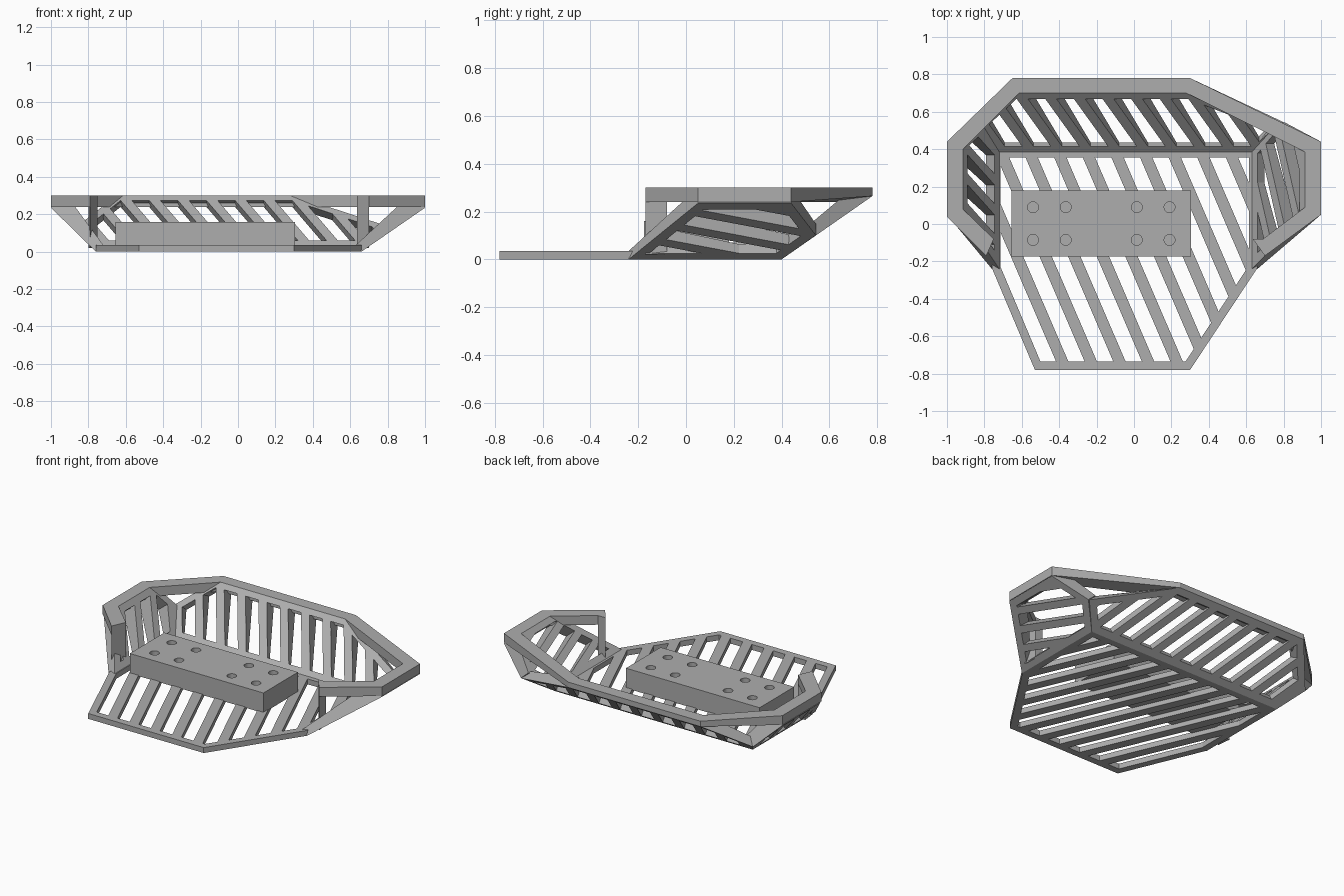
import bpy, bmesh, math
from mathutils import Vector

if "Cube" in bpy.data.objects:
    bpy.data.objects.remove(bpy.data.objects["Cube"])

grey = bpy.data.materials.new("plain grey")
grey.use_nodes = True
colour = (0.42, 0.42, 0.42, 1)
grey.diffuse_color = colour
grey.node_tree.nodes["Principled BSDF"].inputs["Base Color"].default_value = colour


def finish(name, bm):
    bmesh.ops.recalc_face_normals(bm, faces=bm.faces)
    mesh = bpy.data.meshes.new(name)
    bm.to_mesh(mesh)
    bm.free()
    mesh.materials.append(grey)
    ob = bpy.data.objects.new(name, mesh)
    bpy.context.collection.objects.link(ob)
    return ob


def prism(bm, low, high):
    a, b = [[bm.verts.new(p) for p in loop] for loop in (low, high)]
    bm.faces.new(a[::-1])
    bm.faces.new(b)
    for i in range(len(a)):
        j = (i + 1) % len(a)
        bm.faces.new((a[i], a[j], b[j], b[i]))


def band(bm, loops, closed=True):
    # square tube whose four edges follow the loops in order
    rows = [[bm.verts.new(p) for p in loop] for loop in loops]
    n = len(rows[0])
    for i in range(n if closed else n - 1):
        j = (i + 1) % n
        for k in range(4):
            a, b = rows[k], rows[(k + 1) % 4]
            bm.faces.new((a[i], a[j], b[j], b[i]))
    if not closed:
        bm.faces.new([r[0] for r in rows])
        bm.faces.new([r[-1] for r in rows])


def inset(poly, d):
    # poly runs counter-clockwise
    pts, out = [Vector(p) for p in poly], []
    for i, p in enumerate(pts):
        e = (p - pts[i - 1]).normalized()
        f = (pts[(i + 1) % len(pts)] - p).normalized()
        m, n = Vector((-e.y, e.x)), Vector((-f.y, f.x))
        out.append(p + (m + n) * d / (1 + m.dot(n)))
    return out


def clip(poly, normal, limit):
    out = []
    for i, p in enumerate(poly):
        q = poly[(i + 1) % len(poly)]
        a, b = p.dot(normal) - limit, q.dot(normal) - limit
        if a <= 0:
            out.append(p)
        if a * b < 0:
            out.append(p.lerp(q, a / (a - b)))
    return out


def slatted_panel(name, outline, outer, inner, border, across, start, pitch, half):
    # border frame plus parallel slats, between two surfaces
    bm = bmesh.new()
    hole = inset(outline, border)
    on = lambda surface, pts: [surface(*p) for p in pts]
    band(bm, [on(outer, outline), on(outer, hole), on(inner, hole), on(inner, outline)])
    across = Vector(across)
    for k in range(-20, 21):
        c = start + k * pitch
        slat = clip(clip(inset(outline, border * 0.9), across, c + half), -across, half - c)
        if len(slat) > 2:
            prism(bm, on(outer, slat), on(inner, slat))
    return finish(name, bm)


# floor
slatted_panel(
    "floor", [(-.53, -.78), (.30, -.78), (.66, -.235), (.66, .40), (-.76, .40), (-.76, -.235)],
    lambda x, y: (x, y, 0), lambda x, y: (x, y, .035),
    .045, (1, .43), -.70, .153, .033)

# sloping back wall
L = .463
slatted_panel(
    "back_wall", [(-.76, 0), (.66, 0), (.80, .38 * L), (.30, L), (-.65, L), (-.86, .38 * L)],
    lambda x, v: (x, .40 + .38 * v / L, .265 * v / L),
    lambda x, v: (x, .385 + .315 * v / L, .035 + .265 * v / L),
    .045, (1, .49), -.24, .153, .03)


# sloping side walls
def side_wall(name, length, x_out, x_in, across, start, pitch, half):
    def surface(x, z):
        return lambda y, v: (x[0] + (x[1] - x[0]) * v / length, y, z[0] + (z[1] - z[0]) * v / length)
    outline = [(-.24, 0), (.40, 0), (.543, .43 * length), (.44, length), (.05, length)]
    slatted_panel(name, outline, surface(x_out, (0, .235)), surface(x_in, (.035, .3)),
                  .045, across, start, pitch, half)


side_wall("left_wall", .413, (.66, 1), (.63, .915), (.33, 1), .356, .132, .026)
side_wall("right_wall", .336, (-.76, -1), (-.72, -.915), (1, -.65), .05, .16, .03)

# top rim, open at the front
rim_out = [(.70, -.17), (1, .05), (1, .44), (.30, .78), (-.65, .78), (-1, .44), (-1, .04), (-.79, -.17)]
rim_in = [(.69, -.08), (.915, .09), (.915, .385), (.28, .70), (-.615, .70), (-.915, .40), (-.915, .08), (-.75, -.08)]
bm = bmesh.new()
band(bm, [[(x, y, .265 if y > .7 else .24) for x, y in rim_out],
          [(x, y, .3) for x, y in rim_out],
          [(x, y, .3) for x, y in rim_in],
          [(x, y, .24) for x, y in rim_in]], closed=False)
finish("top_rim", bm)

# upright posts at the front ends of the rim
for name, foot in (("left_post", [(.70, -.17), (.69, -.08), (.635, -.08)]),
                   ("right_post", [(-.79, -.17), (-.75, -.08), (-.80, -.08)])):
    bm = bmesh.new()
    prism(bm, [(x, y, .02) for x, y in foot], [(x, y, .3) for x, y in foot])
    finish(name, bm)

# mounting block with eight round holes
bm = bmesh.new()
corners = [(-.655, -.175), (.305, -.175), (.305, .18), (-.655, .18)]
prism(bm, [(x, y, .03) for x, y in corners], [(x, y, .16) for x, y in corners])
block = finish("mounting_block", bm)

bm = bmesh.new()
for x in (-.54, -.365, .015, .19):
    for y in (-.085, .09):
        ring = [(x + .029 * math.cos(t * math.pi / 12), y + .029 * math.sin(t * math.pi / 12)) for t in range(24)]
        prism(bm, [(a, b, .08) for a, b in ring], [(a, b, .2) for a, b in ring])
cutter = finish("hole_cutter", bm)
cutter.hide_render = True
cutter.hide_set(True)
cut = block.modifiers.new("holes", "BOOLEAN")
cut.operation = "DIFFERENCE"
cut.object = cutter
